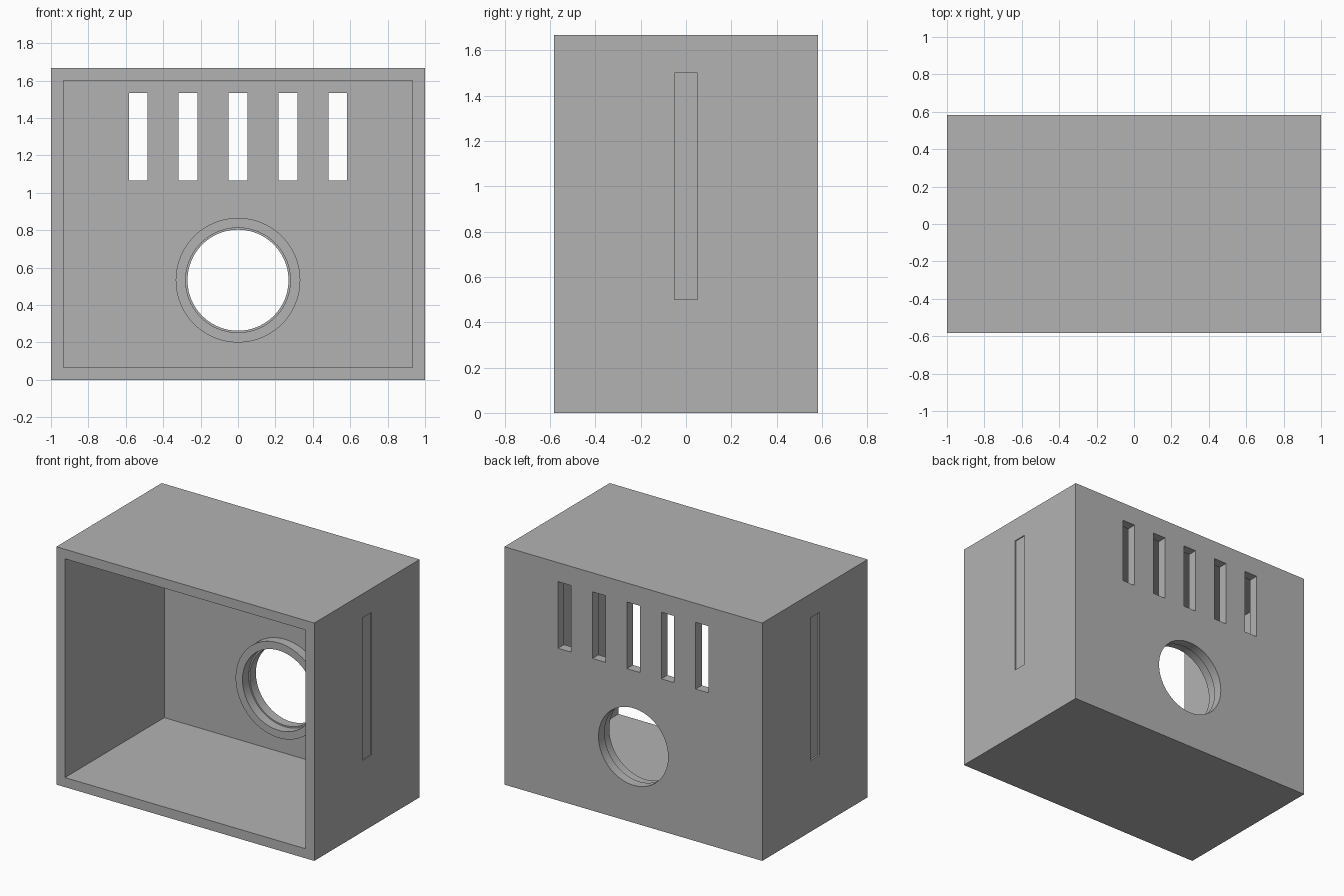
import bpy
import bmesh
from math import pi
from mathutils import Matrix, Vector

default = bpy.data.objects.get("Cube")
if default:
    bpy.data.objects.remove(default, do_unlink=True)

W, D, H, T = 2.0, 1.167, 1.667, 0.067   # width, depth, height, wall
HOLE_Z = 0.533
SEGMENTS = 96

grey = bpy.data.materials.new("plain grey")
grey.use_nodes = True
grey.diffuse_color = (0.45, 0.45, 0.45, 1)
grey.node_tree.nodes["Principled BSDF"].inputs["Base Color"].default_value = (0.45, 0.45, 0.45, 1)


def make(name, bm):
    bmesh.ops.recalc_face_normals(bm, faces=bm.faces)
    mesh = bpy.data.meshes.new(name)
    bm.to_mesh(mesh)
    bm.free()
    mesh.materials.append(grey)
    obj = bpy.data.objects.new(name, mesh)
    bpy.context.collection.objects.link(obj)
    return obj


def box(name, centre, size):
    bm = bmesh.new()
    bmesh.ops.create_cube(bm, size=1, matrix=Matrix.Translation(centre) @ Matrix.Diagonal((*size, 1)))
    return make(name, bm)


def cylinder(name, centre, radius, depth):
    bm = bmesh.new()
    bmesh.ops.create_cone(bm, cap_ends=True, segments=SEGMENTS, radius1=radius, radius2=radius, depth=depth,
                          matrix=Matrix.Translation(centre) @ Matrix.Rotation(pi / 2, 4, 'X'))
    return make(name, bm)


def select(obj):
    bpy.ops.object.select_all(action='DESELECT')
    obj.select_set(True)
    bpy.context.view_layer.objects.active = obj


def cut(target, cutter):
    mod = target.modifiers.new("cut", 'BOOLEAN')
    mod.operation = 'DIFFERENCE'
    mod.solver = 'EXACT'
    mod.object = cutter
    select(target)
    bpy.ops.object.modifier_apply(modifier=mod.name)
    bpy.data.objects.remove(cutter, do_unlink=True)


# Case: a box hollowed out from the open front
case = box("case", (0, 0, H / 2), (W, D, H))
cut(case, box("hollow", (0, -T, H / 2), (W - 2 * T, D, H - 2 * T)))

# Back wall: round port and a row of vent slots
cut(case, cylinder("port_cutter", (0, D / 2, HOLE_Z), 0.27, 0.3))
for i in range(-2, 3):
    cut(case, box("vent_cutter", (i * 0.267, D / 2, 1.3), (0.1, 0.3, 0.467)))

# Shallow upright grooves on the outer sides
for side, depth in ((1, 0.007), (-1, 0.012)):
    cut(case, box("groove_cutter", (side * W / 2, 0, 1.0), (2 * depth, 0.1, 1.0)))

# Collar: a short ring inside the back wall around the port
inner_y = D / 2 - T
bm = bmesh.new()
profile = [bm.verts.new((r, y, HOLE_Z)) for r, y in
           ((0.28, inner_y - T), (0.333, inner_y - T), (0.333, inner_y + 0.01), (0.28, inner_y + 0.01))]
edges = [bm.edges.new((profile[i], profile[(i + 1) % 4])) for i in range(4)]
bmesh.ops.spin(bm, geom=profile + edges, cent=Vector((0, 0, HOLE_Z)), axis=(0, 1, 0),
               angle=2 * pi, steps=SEGMENTS, use_duplicate=False)
bmesh.ops.remove_doubles(bm, verts=bm.verts, dist=0.0005)
collar = make("port_collar", bm)

for obj in (case, collar):
    select(obj)
    bpy.ops.object.shade_smooth_by_angle(angle=pi / 6)
